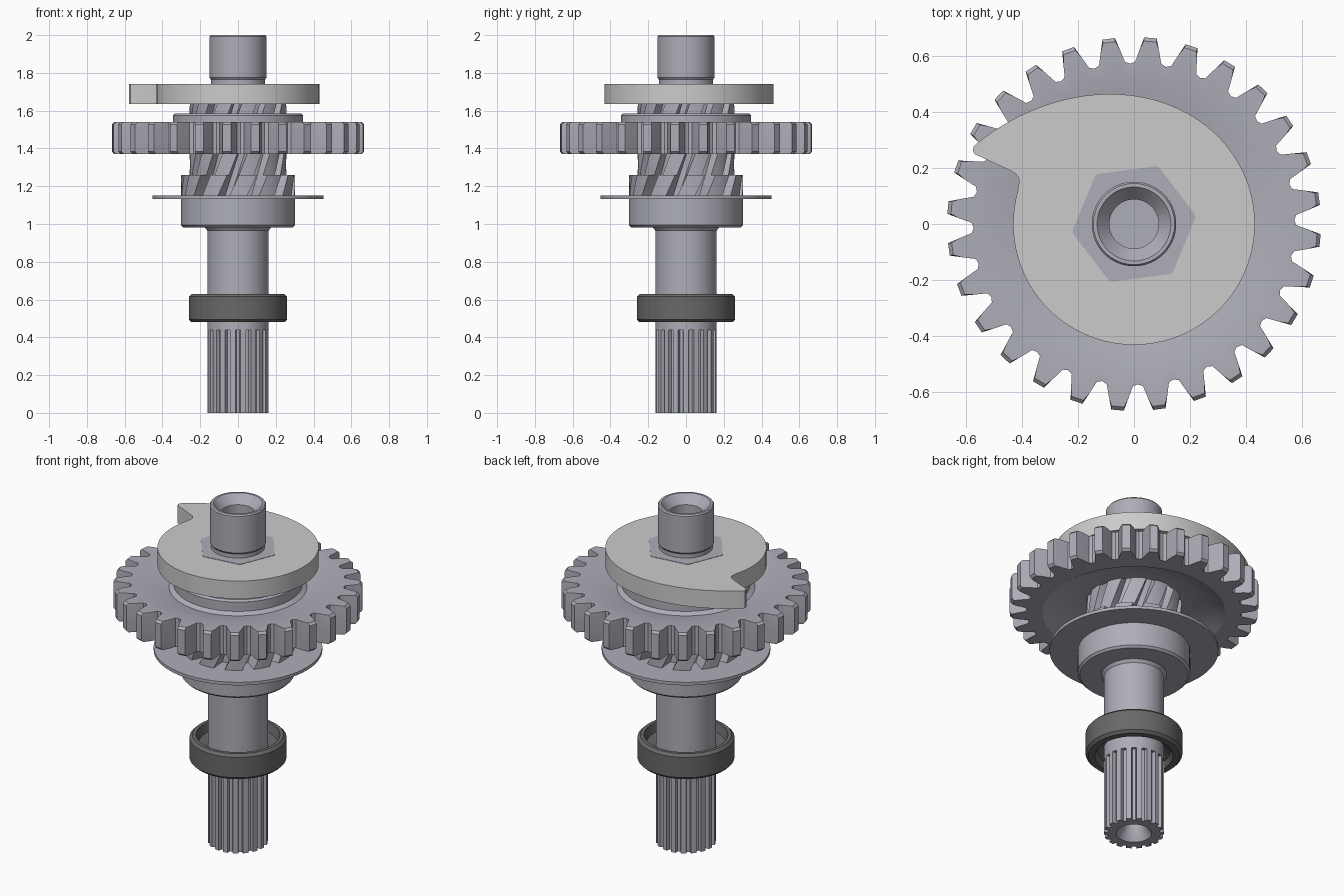
import bpy, bmesh
from math import radians, sin, cos, pi

if "Cube" in bpy.data.objects:
    bpy.data.objects.remove(bpy.data.objects["Cube"])


def material(name, c):
    m = bpy.data.materials.new(name)
    m.diffuse_color = (*c, 1)
    m.use_nodes = True
    m.node_tree.nodes["Principled BSDF"].inputs["Base Color"].default_value = m.diffuse_color
    return m


STEEL = material("steel", (0.42, 0.42, 0.48))
CAM = material("light_steel", (0.62, 0.62, 0.61))
RUBBER = material("dark_rubber", (0.14, 0.14, 0.14))


def loft(name, rings, mat, closed=False, caps=False):
    """Skin rings of (x, y, z) points, all with the same count."""
    bm = bmesh.new()
    vs = [[bm.verts.new(p) for p in ring] for ring in rings]
    n = len(vs[0])
    pairs = list(zip(vs, vs[1:])) + ([(vs[-1], vs[0])] if closed else [])
    for a, b in pairs:
        for i in range(n):
            j = (i + 1) % n
            bm.faces.new((a[i], a[j], b[j], b[i]))
    if caps:
        bm.faces.new(vs[0])
        bm.faces.new(vs[-1])
    bmesh.ops.recalc_face_normals(bm, faces=bm.faces[:])
    me = bpy.data.meshes.new(name)
    bm.to_mesh(me)
    bm.free()
    ob = bpy.data.objects.new(name, me)
    bpy.context.collection.objects.link(ob)
    me.materials.append(mat)
    bpy.ops.object.select_all(action='DESELECT')
    ob.select_set(True)
    bpy.context.view_layer.objects.active = ob
    bpy.ops.object.shade_smooth_by_angle(angle=radians(28))
    return ob


def lathe(name, profile, mat, closed=False, caps=False, n=64):
    return loft(name, [[(r * cos(2 * pi * i / n), r * sin(2 * pi * i / n), z)
                        for i in range(n)] for r, z in profile], mat, closed, caps)


def teeth(count, shape, phase=0.0):
    """Polar outline; shape lists (fraction of pitch, radius) for one tooth."""
    p = 2 * pi / count
    return [(phase + (k + f) * p, r) for k in range(count) for f, r in shape]


def ring(outline, z, radius=None, limit=9.0, twist=0.0):
    return [((radius or min(r, limit)) * cos(a + twist),
             (radius or min(r, limit)) * sin(a + twist), z) for a, r in outline]


# Splined lower end with centre hole
sp = teeth(18, [(-.5, .141), (-.33, .141), (-.25, .162), (0, .162), (.25, .162), (.33, .141)])
loft("splined_end", [ring(sp, .12, .05), ring(sp, .05, .06), ring(sp, 0, .095),
                     ring(sp, 0), ring(sp, .44), ring(sp, .44, .162), ring(sp, .5, .162)],
     STEEL, caps=True)

# Plain shaft and stepped collar
lathe("shaft_collar", [(.162, .46), (.162, .965), (.175, .982), (.29, .982), (.302, .994),
                       (.302, 1.15), (.2, 1.15)], STEEL, caps=True)

# Thin thrust washer
lathe("thrust_washer", [(.29, 1.132), (.453, 1.132), (.453, 1.15), (.29, 1.15)], STEEL, closed=True)

# Seal ring around the shaft
lathe("seal_ring", [(.155, .53), (.195, .51), (.21, .48), (.245, .48), (.26, .495), (.26, .615),
                    (.245, .63), (.225, .63), (.212, .58), (.155, .57)], RUBBER, closed=True)

# Helical splines, taller at the foot
hx = teeth(12, [(-.5, .21), (-.36, .21), (-.3, .302), (-.1, .302), (.1, .302), (.3, .302), (.36, .21)])
layers = [(1.145 + .115 * i / 4, 9) for i in range(5)]
layers += [(1.26 + .38 * i / 12, .256) for i in range(13)]
loft("helical_splines", [ring(hx, z, limit=lim, twist=1.55 * (z - 1.145)) for z, lim in layers],
     STEEL, caps=True)

# Ratchet gear with dished web and raised hub
gt = teeth(28, [(-.5, .573), (-.36, .58), (-.24, .628), (-.15, .668),
                (.15, .668), (.24, .628), (.36, .58)], radians(7.8))
loft("drive_gear", [ring(gt, 1.585, .245), ring(gt, 1.585, .335), ring(gt, 1.575, .345),
                    ring(gt, 1.52, .345), ring(gt, 1.505, .37), ring(gt, 1.54, .52),
                    ring(gt, 1.54, limit=.655), ring(gt, 1.527), ring(gt, 1.383),
                    ring(gt, 1.37, limit=.655), ring(gt, 1.37, .49), ring(gt, 1.435, .37),
                    ring(gt, 1.44, .245)], STEEL, closed=True)

# Snail cam: spiral rise, hooked step, plain circular back
cam = []
for i in range(49):
    a = 152.6 * i / 48
    r = .432 + .198 * (a / 152.6) ** 3.8
    cam.append((r * cos(radians(a)), r * sin(radians(a))))
cam += [(-.573, .277), (-.576, .263), (-.570, .250), (-.440, .190), (-.422, .178),
        (-.412, .164), (-.411, .150)]
cam += [(.432 * cos(radians(a)), .432 * sin(radians(a))) for a in range(164, 360, 4)]
loft("snail_cam", [[(x, y, z) for x, y in cam] for z in (1.635, 1.74)], CAM, caps=True)

# Hexagonal seat carrying the cam
hexa = [(radians(7.5 + 60 * i + d), .221) for i in range(6) for d in (-1.5, 1.5)]
loft("hex_seat", [ring(hexa, z) for z in (1.63, 1.742)], STEEL, caps=True)

# Hollow upper journal
lathe("upper_journal", [(.144, 1.72), (.144, 1.765), (.151, 1.775), (.151, 1.992), (.145, 2.0),
                        (.132, 2.0), (.088, 1.95), (.088, 1.8)], STEEL, caps=True)
